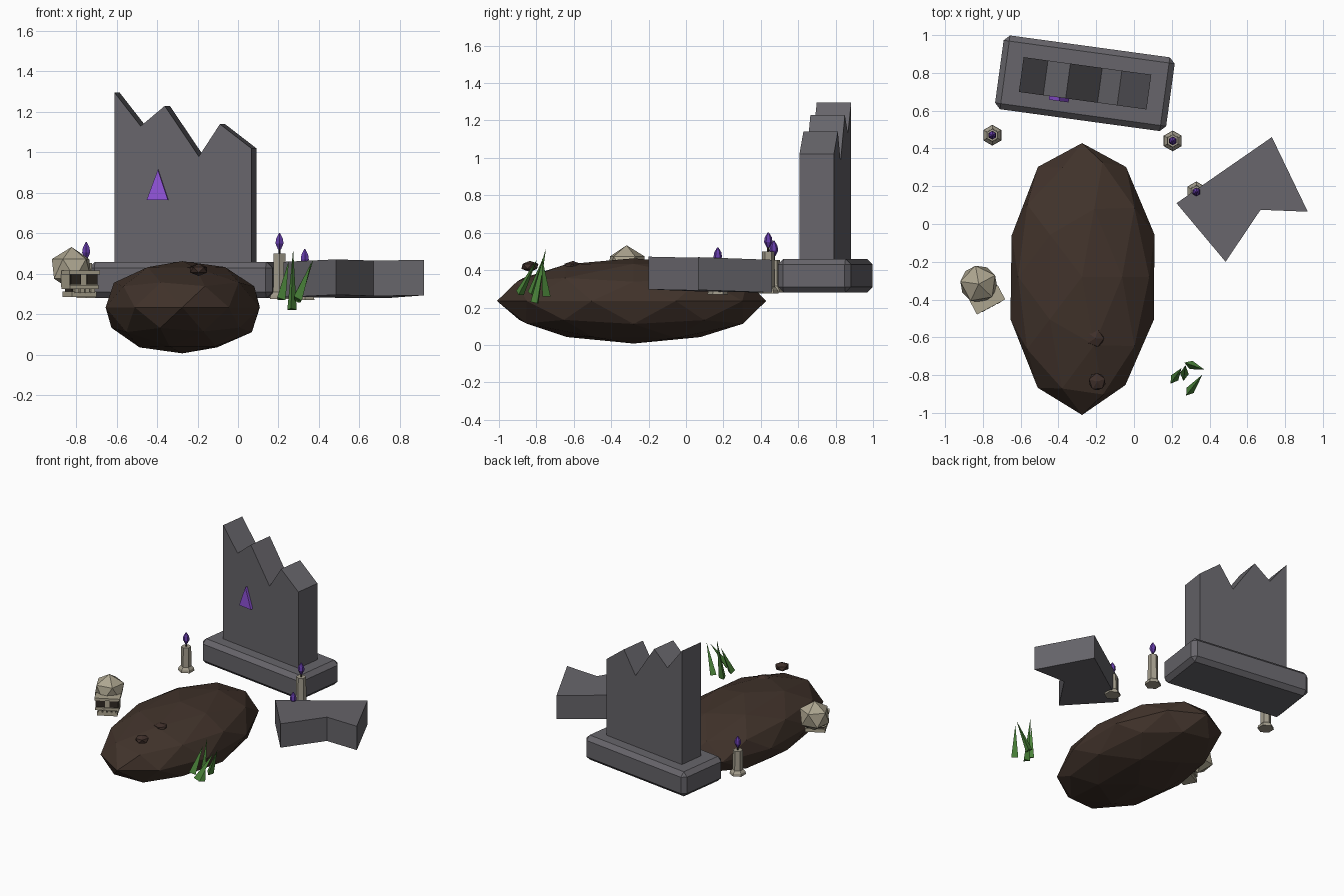
import bpy, bmesh, math, random
from mathutils import Vector, Matrix

if "Cube" in bpy.data.objects:
    bpy.data.objects.remove(bpy.data.objects["Cube"])

random.seed(4)


def material(name, rgb):
    m = bpy.data.materials.new(name)
    m.diffuse_color = (*rgb, 1)
    m.use_nodes = True
    m.node_tree.nodes["Principled BSDF"].inputs["Base Color"].default_value = m.diffuse_color
    return m


STONE = material("grey stone", (0.135, 0.13, 0.145))
SOIL = material("brown soil", (0.053, 0.033, 0.024))
CLOD = material("dark clod", (0.050, 0.029, 0.023))
BONE = material("pale bone", (0.42, 0.38, 0.28))
SOCKET = material("dark socket", (0.028, 0.022, 0.016))
WAX = material("old wax", (0.36, 0.33, 0.26))
FLAME = material("purple flame", (0.13, 0.045, 0.40))
RUNE = material("bright purple", (0.29, 0.09, 0.72))
LEAF = material("green leaf", (0.075, 0.25, 0.045))


def finish(name, bm, mat, matrix=Matrix()):
    bmesh.ops.recalc_face_normals(bm, faces=bm.faces)
    me = bpy.data.meshes.new(name)
    bm.to_mesh(me)
    bm.free()
    me.materials.append(mat)
    ob = bpy.data.objects.new(name, me)
    ob.matrix_world = matrix
    bpy.context.collection.objects.link(ob)
    return ob


def frame(x, y, z, degrees):
    return Matrix.Translation((x, y, z)) @ Matrix.Rotation(math.radians(degrees), 4, 'Z')


def box(name, lo, hi, mat, matrix=Matrix(), bevel=0):
    lo, hi = Vector(lo), Vector(hi)
    bm = bmesh.new()
    bmesh.ops.create_cube(bm, size=1)
    for v in bm.verts:
        v.co = Vector((lo[i] + (v.co[i] + 0.5) * (hi[i] - lo[i]) for i in range(3)))
    ob = finish(name, bm, mat, matrix)
    if bevel:
        b = ob.modifiers.new("chamfer", 'BEVEL')
        b.width = bevel
        b.segments = 1
    return ob


def prism(name, points, offset, mat, matrix=Matrix()):
    """Extrude a closed 3D outline by an offset vector."""
    bm = bmesh.new()
    f = bm.faces.new([bm.verts.new(p) for p in points])
    r = bmesh.ops.extrude_face_region(bm, geom=[f], use_keep_orig=True)
    for e in r["geom"]:
        if isinstance(e, bmesh.types.BMVert):
            e.co += Vector(offset)
    return finish(name, bm, mat, matrix)


def rock(name, center, scale, subdiv, mat, jitter=0.0, turn=0):
    bm = bmesh.new()
    bmesh.ops.create_icosphere(bm, subdivisions=subdiv, radius=1)
    for v in bm.verts:
        v.co *= 1 + random.uniform(-jitter, jitter)
        v.co = Vector((v.co[i] * scale[i] for i in range(3)))
    return finish(name, bm, mat, frame(*center, turn))


def lathe(name, rings, sides, mat, matrix):
    """Stack of regular polygon rings given as (radius, height)."""
    bm = bmesh.new()
    loops = []
    for r, z in rings:
        loops.append([bm.verts.new((r * math.sin(math.tau * i / sides),
                                    r * math.cos(math.tau * i / sides), z))
                      for i in range(sides)])
    for a, b in zip(loops, loops[1:]):
        for i in range(sides):
            j = (i + 1) % sides
            bm.faces.new((a[i], a[j], b[j], b[i]))
    bm.faces.new(loops[0])
    bm.faces.new(loops[-1])
    return finish(name, bm, mat, matrix)


# Headstone: chamfered plinth, jagged slab, small glowing mark
stone = frame(-0.26, 0.745, 0, -7.8)
box("headstone_base", (-0.457, -0.197, 0.28), (0.457, 0.197, 0.46), STONE, stone, 0.03)
outline = [(-0.34, 0.44), (0.342, 0.44), (0.342, 1.02), (0.185, 1.14), (0.08, 0.98),
           (-0.09, 1.23), (-0.21, 1.13), (-0.34, 1.295)]
prism("headstone_slab", [(x, -0.093, z) for x, z in outline], (0, 0.186, 0), STONE, stone)
mark = [(-0.178, 0.765), (-0.072, 0.765), (-0.122, 0.915)]
prism("headstone_mark", [(x, -0.112, z) for x, z in mark], (0, 0.022, 0), RUNE, stone)

# Fallen broken piece, slightly tilted
piece = [(0.225, 0.11), (0.485, -0.20), (0.67, 0.075), (0.92, 0.065), (0.73, 0.46)]
prism("fallen_stone", [(x, y, 0.285 + 0.012 * x - 0.03 * y) for x, y in piece],
      (0, 0, 0.175), STONE)

# Grave mound and loose clods
rock("grave_mound", (-0.275, -0.28, 0.235), (0.397, 0.72, 0.23), 2, SOIL, 0.02)
rock("clod_front", (-0.195, -0.835, 0.42), (0.05, 0.052, 0.03), 1, CLOD, 0.04, 20)
rock("clod_back", (-0.205, -0.605, 0.42), (0.05, 0.052, 0.03), 1, CLOD, 0.04, 70)

# Candles with faceted flames
for n, (x, y, bottom, top) in enumerate([(-0.75, 0.47, 0.28, 0.455),
                                         (0.205, 0.44, 0.275, 0.50),
                                         (0.33, 0.17, 0.27, 0.42)], 1):
    m = frame(x, y, 0, 0)
    lathe(f"candle_{n}", [(0.055, bottom), (0.052, bottom + 0.018), (0.036, bottom + 0.035),
                          (0.033, top)], 6, WAX, m)
    lathe(f"wick_{n}", [(0.006, top), (0.006, top + 0.04)], 4, SOCKET, m)
    lathe(f"flame_{n}", [(0.008, top + 0.02), (0.023, top + 0.05), (0.019, top + 0.075),
                         (0.003, top + 0.102)], 6, FLAME, m)

# Skull: faceted cranium, face block, jaw and teeth
skull = frame(-0.82, -0.32, 0, 28)
rock("cranium", (-0.822, -0.318, 0.425), (0.11, 0.11, 0.108), 1, BONE, 0, 28)
box("face", (-0.078, -0.12, 0.335), (0.078, -0.03, 0.41), BONE, skull)
box("brow", (-0.085, -0.135, 0.398), (0.085, -0.05, 0.416), BONE, skull)
box("cheekbone", (-0.08, -0.13, 0.325), (0.08, -0.04, 0.345), BONE, skull)
box("jaw", (-0.068, -0.13, 0.287), (0.068, -0.03, 0.312), BONE, skull)
box("mouth_gap", (-0.06, -0.115, 0.31), (0.06, -0.04, 0.327), SOCKET, skull)
for s, side in ((-1, "left"), (1, "right")):
    xs = sorted((s * 0.016, s * 0.074))
    box(f"eye_socket_{side}", (xs[0], -0.127, 0.348), (xs[1], -0.119, 0.398), SOCKET, skull)
for i in range(4):
    x = -0.045 + 0.03 * i
    box(f"tooth_{i + 1}", (x - 0.011, -0.137, 0.305), (x + 0.011, -0.11, 0.328), BONE, skull)

# Grass tuft: three-sided tapering blades
for n, (base, tip) in enumerate([((0.208, -0.825, 0.275), (0.25, -0.765, 0.46)),
                                 ((0.265, -0.805, 0.225), (0.272, -0.75, 0.51)),
                                 ((0.29, -0.742, 0.265), (0.37, -0.77, 0.465)),
                                 ((0.29, -0.89, 0.275), (0.36, -0.80, 0.45))], 1):
    d = Vector(tip) - Vector(base)
    m = Matrix.Translation(base) @ d.to_track_quat('Z', 'Y').to_matrix().to_4x4()
    lathe(f"grass_blade_{n}", [(0.027, 0), (0.001, d.length)], 3, LEAF, m)
